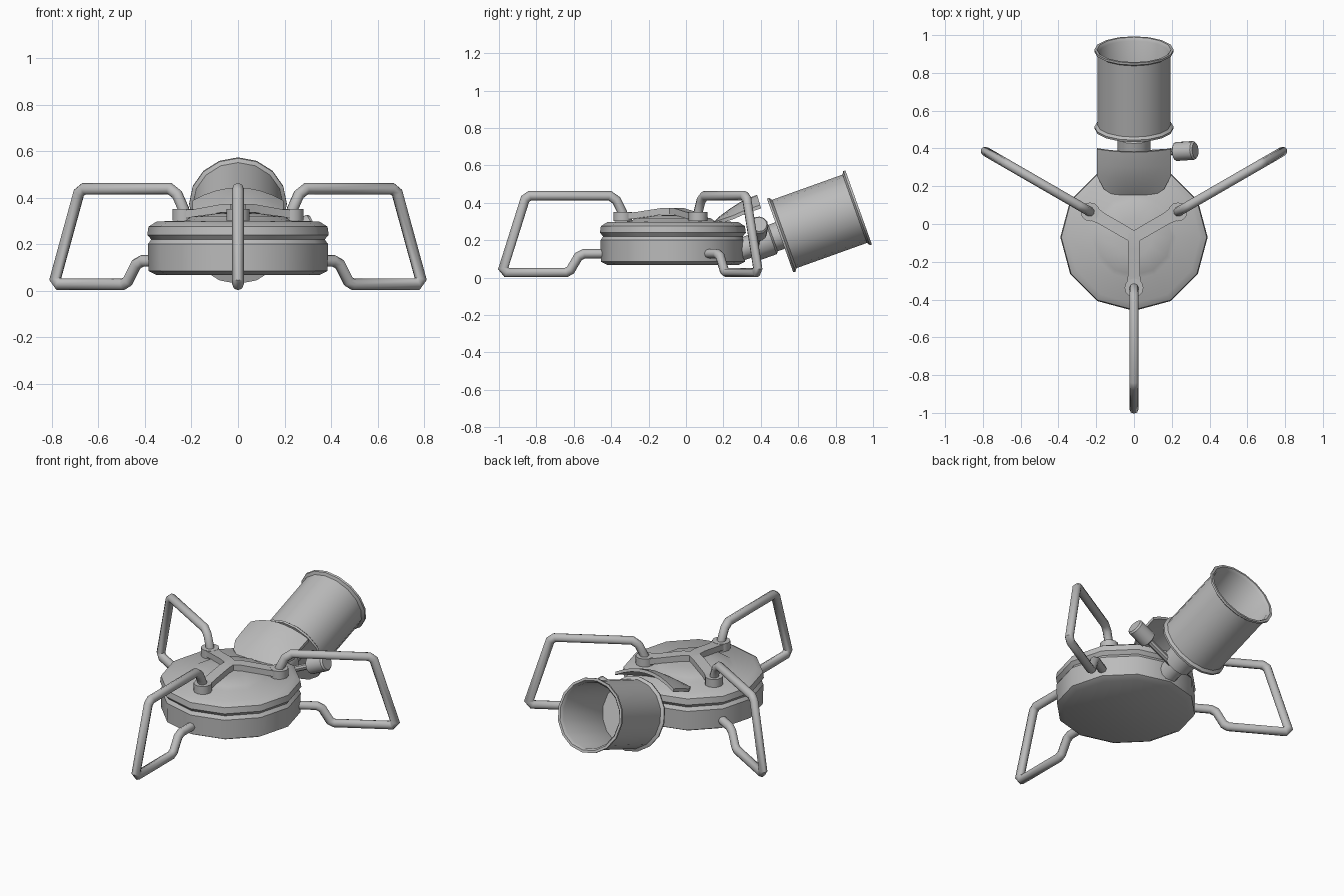
import bpy, bmesh, math
from mathutils import Vector, Matrix

if "Cube" in bpy.data.objects:
    bpy.data.objects.remove(bpy.data.objects["Cube"])

steel = bpy.data.materials.new("steel grey")
steel.diffuse_color = (0.5, 0.5, 0.5, 1)
steel.use_nodes = True
steel.node_tree.nodes["Principled BSDF"].inputs["Base Color"].default_value = steel.diffuse_color
CY = -0.07                                   # body centre on y
TILT = math.radians(19.7)                    # cup axis above horizontal
AXIS = Vector((0, math.cos(TILT), math.sin(TILT)))


def finish(name, bm, angle=35):
    bmesh.ops.recalc_face_normals(bm, faces=bm.faces)
    me = bpy.data.meshes.new(name)
    bm.to_mesh(me)
    bm.free()
    ob = bpy.data.objects.new(name, me)
    bpy.context.collection.objects.link(ob)
    me.materials.append(steel)
    bpy.ops.object.select_all(action='DESELECT')
    ob.select_set(True)
    bpy.context.view_layer.objects.active = ob
    bpy.ops.object.shade_smooth_by_angle(angle=math.radians(angle))
    return ob


def loft(bm, rings, cap=True):
    """Skin closed rings of points, capping both ends."""
    vs = [[bm.verts.new(p) for p in ring] for ring in rings]
    n = len(vs[0])
    for a, b in zip(vs, vs[1:]):
        for i in range(n):
            j = (i + 1) % n
            bm.faces.new((a[i], a[j], b[j], b[i]))
    if cap:
        bm.faces.new(vs[0])
        bm.faces.new(vs[-1])


def lathe(name, profile, sides, origin, axis, angle=35):
    """Revolve (radius, distance along axis) points."""
    rot = Vector((0, 0, 1)).rotation_difference(axis).to_matrix()
    rings = []
    for r, h in profile:
        rings.append([Vector(origin) + rot @ Vector(
            (r * math.cos(k * math.tau / sides), r * math.sin(k * math.tau / sides), h))
            for k in range(sides)])
    bm = bmesh.new()
    loft(bm, rings)
    return finish(name, bm, angle)


def around(a):
    """Place local +x pointing outward at angle a about the body centre."""
    return Matrix.Translation((0, CY, 0)) @ Matrix.Rotation(a, 4, 'Z')


# gas canister body with a groove and a shallow raised dome
lathe("canister", [(0.35, 0.067), (0.385, 0.085), (0.387, 0.2), (0.373, 0.22),
                   (0.39, 0.24), (0.385, 0.275), (0.35, 0.297), (0.225, 0.302),
                   (0.2, 0.318), (0.1, 0.332), (0.01, 0.335)],
      12, (0, CY, 0), Vector((0, 0, 1)))

# folding wire legs, sockets and bracket arms, three times around
LEG = [(0.268, 0.31), (0.27, 0.35), (0.302, 0.413), (0.338, 0.438), (0.765, 0.438),
       (0.79, 0.42), (0.907, 0.05), (0.888, 0.027), (0.572, 0.027), (0.548, 0.04),
       (0.505, 0.113), (0.475, 0.128), (0.35, 0.128)]
R = 0.025
for n, side in enumerate(("front", "right", "left")):
    m = around(math.radians(-90 + 120 * n))
    pts = [Vector(p) for p in LEG]
    rings = []
    for i, p in enumerate(pts):
        a = (p - pts[max(i - 1, 0)]).normalized()
        b = (pts[min(i + 1, len(pts) - 1)] - p).normalized()
        t = (a + b).normalized()
        stretch = R / max(t.dot(b if b.length else a), 0.6)     # mitred corners
        rings.append([m @ Vector((p.x - t.y * stretch * math.cos(q), R * math.sin(q),
                                  p.y + t.x * stretch * math.cos(q)))
                      for q in (k * math.tau / 8 for k in range(8))])
    bm = bmesh.new()
    loft(bm, rings)
    finish(side + "_leg", bm, 50)

    lathe(side + "_leg_socket", [(0.05, 0.302), (0.05, 0.35)], 12,
          m @ Vector((0.268, 0, 0)), Vector((0, 0, 1)))

    bm = bmesh.new()
    rings = [[m @ Vector(c) for c in ((r, -w, z), (r, w, z), (r, w, z + 0.035), (r, -w, z + 0.035))]
             for r, w, z in ((-0.015, 0.03, 0.337), (0.06, 0.032, 0.337),
                             (0.2, 0.032, 0.315), (0.27, 0.042, 0.31))]
    loft(bm, rings)
    finish(side + "_bracket_arm", bm, 20)

# open burner cup with rolled rims, closed at the inner end
base = Vector((0, 0.503, 0.225))
lathe("burner_cup", [(0.08, 0.0), (0.208, 0.0), (0.21, 0.012), (0.194, 0.024), (0.194, 0.424),
                     (0.21, 0.434), (0.21, 0.446), (0.196, 0.446), (0.184, 0.43),
                     (0.184, 0.03), (0.02, 0.03)], 16, base, AXIS, 40)

# neck joining canister and cup
lathe("burner_neck", [(0.06, -0.24), (0.06, -0.15), (0.088, -0.14), (0.088, -0.05),
                      (0.075, -0.04), (0.075, 0.01)], 12, base, AXIS)

# valve stem and control knob
knob_axis = Vector((0.9, 0.06, 0.4)).normalized()
knob = Vector((0.215, 0.383, 0.236))
lathe("valve_stem", [(0.018, -0.22), (0.018, 0.01)], 8, knob, knob_axis)
lathe("valve_knob", [(0.038, 0.0), (0.05, 0.008), (0.05, 0.11), (0.042, 0.12)],
      12, knob, knob_axis)

# arched heat shield over the neck: (y, z at ridge, half width, arch drop)
bm = bmesh.new()
rings = []
for y, z, w, drop in ((0.15, 0.3, 0.11, 0.004), (0.18, 0.328, 0.16, 0.018),
                      (0.24, 0.372, 0.195, 0.04), (0.3, 0.41, 0.195, 0.05),
                      (0.38, 0.443, 0.195, 0.055)):
    us = [k / 4 for k in range(-4, 5)]
    top = [Vector((w * u, y + 0.3 * drop * u * u, z - drop * u * u)) for u in us]
    low = [p + Vector((0, 0.005, -0.018)) for p in reversed(top)]
    rings.append(top + low)
loft(bm, rings)
finish("heat_shield", bm, 30)
